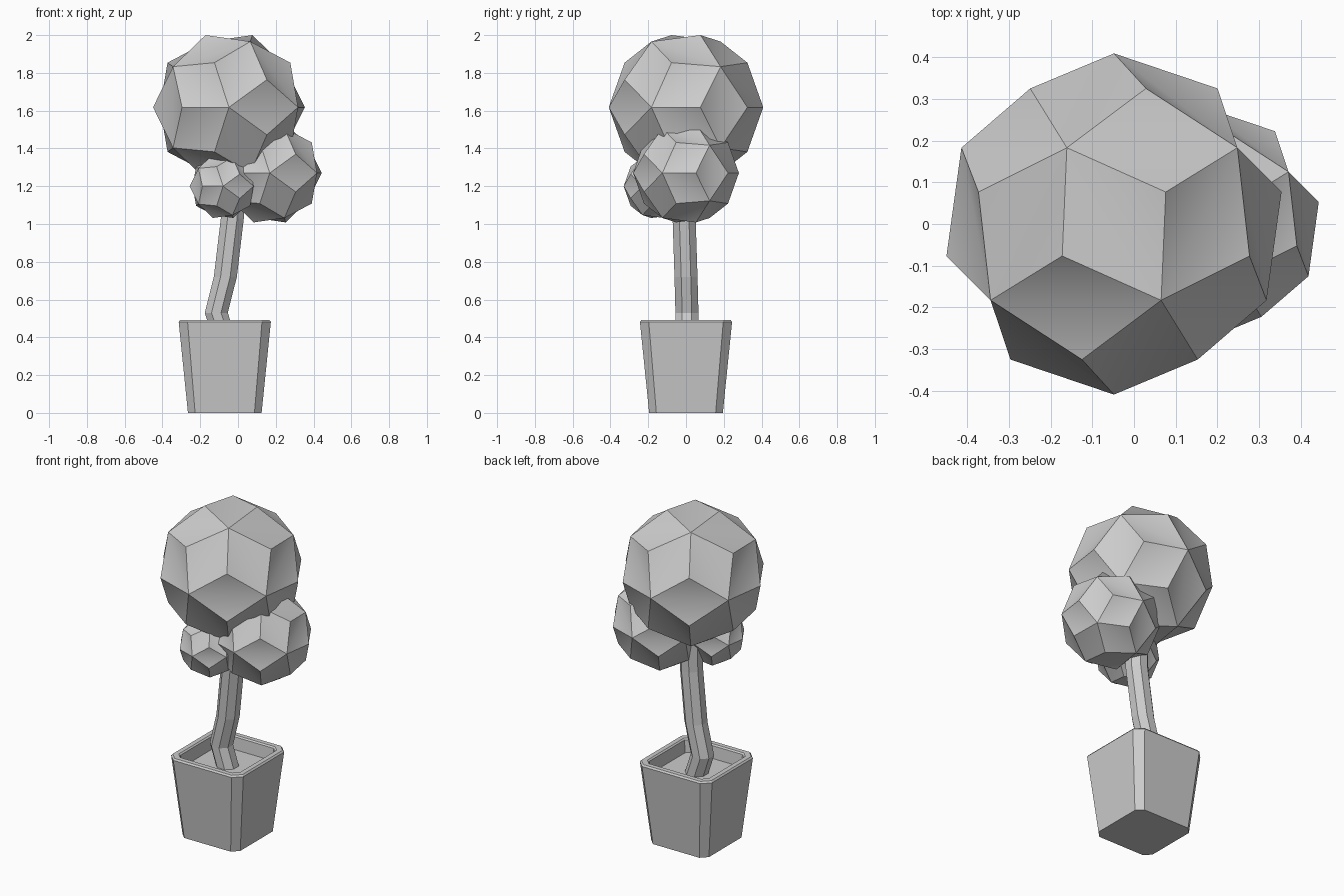
import bpy, bmesh, math
from mathutils import Vector, Matrix

if "Cube" in bpy.data.objects:
    bpy.data.objects.remove(bpy.data.objects["Cube"])

PHI = (1 + 5 ** 0.5) / 2
POT_X = -0.07


def make_object(name, bm, smooth=None):
    bmesh.ops.recalc_face_normals(bm, faces=bm.faces)
    mesh = bpy.data.meshes.new(name)
    bm.to_mesh(mesh)
    bm.free()
    obj = bpy.data.objects.new(name, mesh)
    bpy.context.collection.objects.link(obj)
    if smooth:
        bpy.ops.object.select_all(action='DESELECT')
        obj.select_set(True)
        bpy.context.view_layer.objects.active = obj
        bpy.ops.object.shade_smooth_by_angle(angle=math.radians(smooth))
    return obj


def loft(bm, rings):
    """Skin a list of point rings and cap both ends."""
    loops = [[bm.verts.new(p) for p in ring] for ring in rings]
    for a, b in zip(loops, loops[1:]):
        n = len(a)
        for i in range(n):
            j = (i + 1) % n
            bm.faces.new((a[i], a[j], b[j], b[i]))
    bm.faces.new(loops[0][::-1])
    bm.faces.new(loops[-1])


def foliage(name, center, radius):
    """Thirty folded diamonds: five-way and three-way corners all on a sphere."""
    five, three = [], []
    for a in (-1, 1):
        for b in (-1, 1):
            five += [Vector((a, 0, b * PHI)), Vector((0, b * PHI, a)), Vector((b * PHI, a, 0))]
    five = [v.normalized() for v in five]
    for i, p in enumerate(five):
        for j in range(i):
            for k in range(j):
                q, r = five[j], five[k]
                if min(p.dot(q), p.dot(r), q.dot(r)) > 0.4:
                    three.append((p + q + r).normalized())
    # turned so that a five-way corner faces the front
    mat = Matrix.Translation(center) @ Matrix.Rotation(-math.atan(PHI), 4, 'Z') @ Matrix.Scale(radius, 4)
    bm = bmesh.new()
    fv = [bm.verts.new(mat @ v) for v in five]
    tv = [bm.verts.new(mat @ v) for v in three]
    for i in range(12):
        for j in range(i):
            if five[i].dot(five[j]) > 0.4:
                for k in range(20):
                    if min(five[i].dot(three[k]), five[j].dot(three[k])) > 0.75:
                        # fold each diamond along its long diagonal
                        bm.faces.new((fv[i], fv[j], tv[k]))
    return make_object(name, bm, 30)


def rounded_square(half, chamfer, z):
    c = half - chamfer
    pts = [(half, -c), (half, c), (c, half), (-c, half),
           (-half, c), (-half, -c), (-c, -half), (c, -half)]
    return [(POT_X + x, y, z) for x, y in pts]


# pot: tapered chamfered square with bevelled rim, inner wall and soil
bm = bmesh.new()
profile = [(0.195, 0.038, 0), (0.244, 0.047, 0.482), (0.236, 0.043, 0.492),
           (0.208, 0.032, 0.492), (0.200, 0.028, 0.484), (0.193, 0.027, 0.41)]
loft(bm, [rounded_square(*p) for p in profile])
make_object("pot", bm)

# trunk: bent eight-sided stem
bm = bmesh.new()
path = [(-0.06, 0.005, 0.36), (-0.115, 0.005, 0.53), (-0.067, 0.0, 0.72),
        (-0.03, -0.01, 1.03), (-0.02, -0.01, 1.4)]
angles = [math.radians(22.5 + 45 * i) for i in range(8)]
loft(bm, [[(x + 0.066 * math.cos(a), y + 0.066 * math.sin(a), z) for a in angles]
          for x, y, z in path])
make_object("trunk", bm)

# leafy balls
foliage("large_foliage", Vector((-0.048, 0, 1.618)), 0.409)
foliage("side_foliage", Vector((0.168, 0, 1.27)), 0.28)
foliage("front_foliage", Vector((-0.079, -0.15, 1.2)), 0.18)
